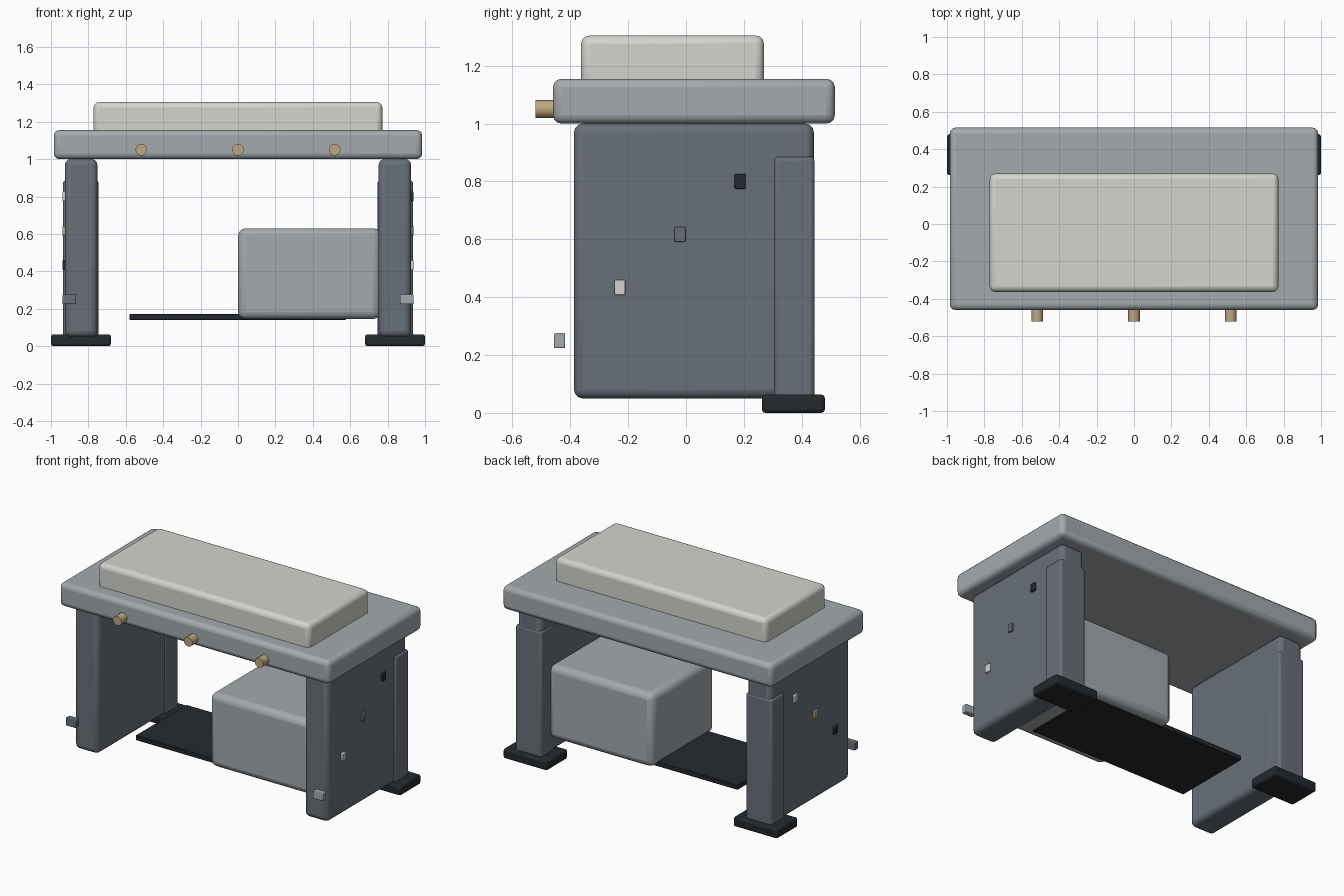
import bpy
import math

if "Cube" in bpy.data.objects:
    bpy.data.objects.remove(bpy.data.objects["Cube"])


def material(name, rgb):
    m = bpy.data.materials.new(name)
    m.diffuse_color = (*rgb, 1)
    m.use_nodes = True
    m.node_tree.nodes["Principled BSDF"].inputs["Base Color"].default_value = m.diffuse_color
    return m


STEEL = material("steel", (0.14, 0.16, 0.19))
GREY = material("light_grey", (0.37, 0.40, 0.42))
CREAM = material("cream", (0.66, 0.66, 0.62))
DARK = material("dark", (0.018, 0.022, 0.027))
GOLD = material("gold", (0.52, 0.39, 0.21))


def finish(ob, name, mat, bevel=0, segments=3):
    ob.name = name
    ob.data.materials.append(mat)
    if bevel:
        mod = ob.modifiers.new("bevel", "BEVEL")
        mod.width = bevel
        mod.segments = segments
    bpy.ops.object.shade_smooth_by_angle(angle=math.radians(35))
    return ob


def box(name, xs, ys, zs, mat, bevel=0, segments=3):
    """Bevelled box given by its extents on each axis."""
    spans = [sorted(s) for s in (xs, ys, zs)]
    bpy.ops.mesh.primitive_cube_add(size=1, location=[(a + b) / 2 for a, b in spans])
    ob = bpy.context.object
    ob.scale = [b - a for a, b in spans]
    bpy.ops.object.transform_apply(location=False, rotation=False, scale=True)
    return finish(ob, name, mat, bevel, segments)


# Top slab and raised pad
box("table_top", (-0.985, 0.985), (-0.46, 0.515), (1.0, 1.155), GREY, 0.03)
box("top_pad", (-0.772, 0.772), (-0.363, 0.27), (1.105, 1.305), CREAM, 0.03)

# Front knobs
for x in (-0.517, 0, 0.517):
    bpy.ops.mesh.primitive_cylinder_add(vertices=16, radius=0.031, depth=0.08,
                                        location=(x, -0.48, 1.05),
                                        rotation=(math.pi / 2, 0, 0))
    finish(bpy.context.object, "front_knob", GOLD)

# Side panels, rear columns, feet and the diagonal row of side tabs
tab_colours = {1: (GREY, CREAM, STEEL, DARK), -1: (STEEL, DARK, GOLD, CREAM)}
for side, label in ((-1, "left"), (1, "right")):
    box(label + "_panel", (side * 0.752, side * 0.925), (-0.387, 0.442),
        (0.05, 1.0), STEEL, 0.03)
    box(label + "_rear_column", (side * 0.745, side * 0.936), (0.305, 0.444),
        (0.005, 0.886), STEEL, 0.015)
    box(label + "_foot", (side * 0.68, side * 1.0), (0.262, 0.48),
        (0, 0.063), DARK, 0.012, 2)
    for i, mat in enumerate(tab_colours[side]):
        y, z = -0.437 + 0.208 * i, 0.25 + 0.1835 * i
        box(label + "_tab", (side * 0.865, side * 0.938), (y - 0.019, y + 0.019),
            (z - 0.026, z + 0.026), mat, 0.004, 2)

# Lower shelf and storage box
box("lower_shelf", (-0.58, 0.578), (-0.24, 0.29), (0.14, 0.172), DARK, 0.003, 1)
box("storage_box", (0.0, 0.763), (-0.30, 0.35), (0.145, 0.63), GREY, 0.04)
